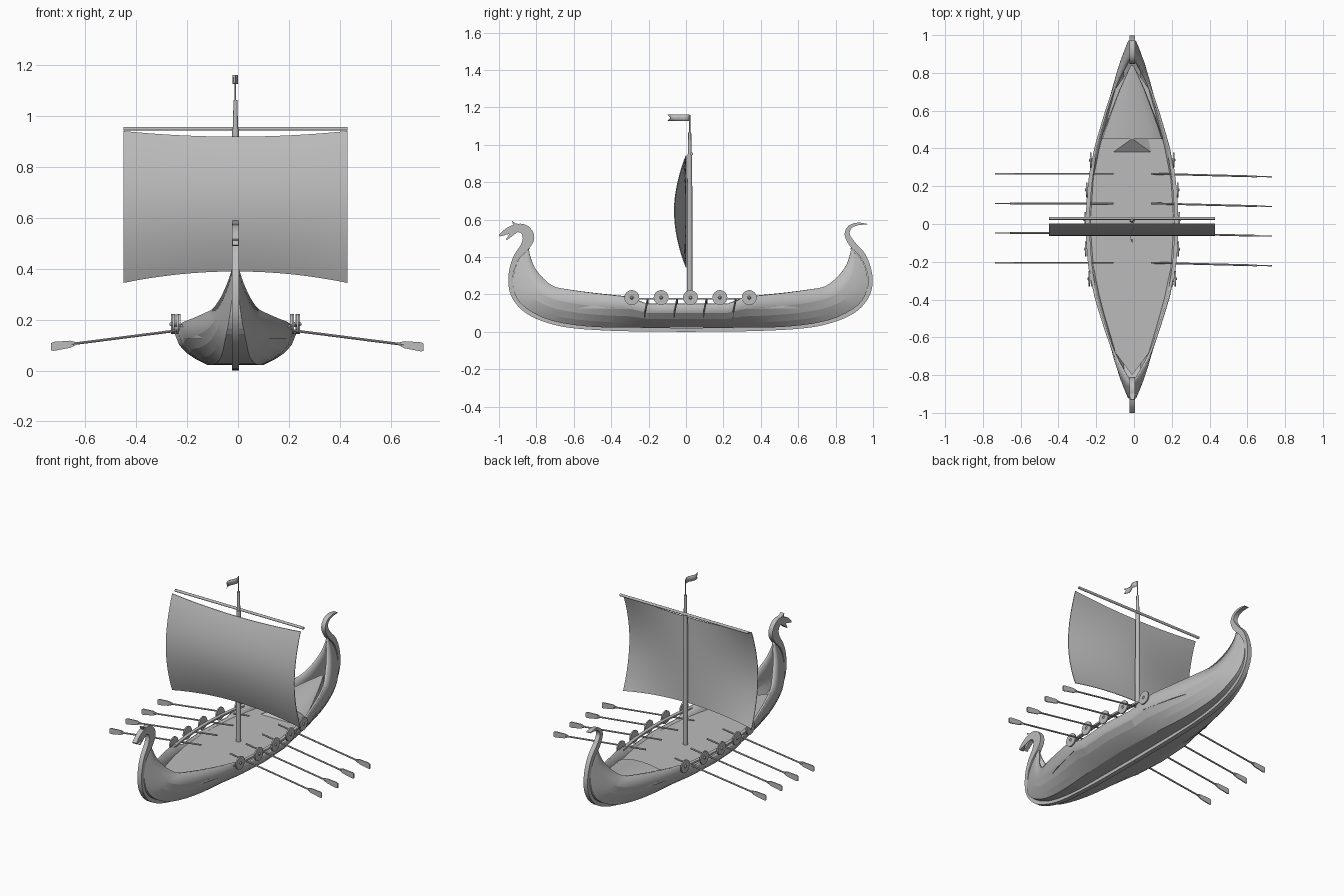
import bpy, bmesh, math
from mathutils import Vector

if "Cube" in bpy.data.objects:
    bpy.data.objects.remove(bpy.data.objects["Cube"])

CX = -0.01      # centreline of the ship
DECK = 0.14
AFT = 1.05      # the stern is slightly longer than the bow

grey = bpy.data.materials.new("plain_grey")
grey.use_nodes = True
grey.diffuse_color = (0.5, 0.5, 0.5, 1)
grey.node_tree.nodes["Principled BSDF"].inputs["Base Color"].default_value = (0.5, 0.5, 0.5, 1)


def make(name, verts, faces, smooth=None):
    """Mesh object with outward normals, shifted to the centreline."""
    mesh = bpy.data.meshes.new(name)
    mesh.from_pydata([(v[0] + CX, v[1], v[2]) for v in verts], [], faces)
    bm = bmesh.new()
    bm.from_mesh(mesh)
    bmesh.ops.remove_doubles(bm, verts=bm.verts, dist=0.0002)
    bmesh.ops.recalc_face_normals(bm, faces=bm.faces)
    bm.to_mesh(mesh)
    bm.free()
    mesh.materials.append(grey)
    obj = bpy.data.objects.new(name, mesh)
    bpy.context.collection.objects.link(obj)
    if smooth:
        bpy.ops.object.select_all(action='DESELECT')
        obj.select_set(True)
        bpy.context.view_layer.objects.active = obj
        bpy.ops.object.shade_smooth_by_angle(angle=math.radians(smooth))
    return obj


def grid(rows, cols):
    return [(r * cols + c, r * cols + c + 1, (r + 1) * cols + c + 1, (r + 1) * cols + c)
            for r in range(rows - 1) for c in range(cols - 1)]


def spline(points, steps):
    """Catmull-Rom curve through the points."""
    p = [Vector(q) for q in points]
    p = [2 * p[0] - p[1]] + p + [2 * p[-1] - p[-2]]
    out = []
    for i in range(1, len(p) - 2):
        a, b, c, d = p[i - 1:i + 3]
        for k in range(steps):
            t = k / steps
            out.append(0.5 * (2 * b + (c - a) * t + (2 * a - 5 * b + 4 * c - d) * t * t
                              + (3 * b - a - 3 * c + d) * t ** 3))
    return out + [p[-2]]


def loft(name, rings, smooth=None):
    """Closed rings joined into a capped tube."""
    n = len(rings[0])
    faces = [(r * n + i, r * n + (i + 1) % n, (r + 1) * n + (i + 1) % n, (r + 1) * n + i)
             for r in range(len(rings) - 1) for i in range(n)]
    faces += [tuple(range(n)), tuple(range((len(rings) - 1) * n, len(rings) * n))]
    return make(name, [v for ring in rings for v in ring], faces, smooth)


def rod(name, a, b, ra, rb=None, sides=10):
    a, b = Vector(a), Vector(b)
    q = (b - a).to_track_quat('Z', 'Y')
    turns = [2 * math.pi * i / sides for i in range(sides)]
    ring = lambda c, r: [c + q @ Vector((r * math.cos(t), r * math.sin(t), 0)) for t in turns]
    return loft(name, [ring(a, ra), ring(b, ra if rb is None else rb)], 40)


def band(name, points, half_x, steps=4):
    """Bar in the centre plane; points are (y, z, half thickness)."""
    path = spline(points, steps)
    rings = []
    for i, p in enumerate(path):
        d = path[min(i + 1, len(path) - 1)] - path[max(i - 1, 0)]
        n = Vector((-d.y, d.x)).normalized() * max(p.z, 0.001)
        rings.append([(sx * half_x, p.x + s * n.x, p.y + s * n.y)
                      for sx, s in ((-1, -1), (1, -1), (1, 1), (-1, 1))])
    return loft(name, rings, 35)


# Hull: sections between a keel line (y, z) and a sheer line (x, y, z)
keel = [(0, .022), (-.28, .022), (-.52, .028), (-.72, .06), (-.85, .122), (-.91, .19),
        (-.925, .275), (-.905, .365), (-.845, .457)]
sheer = [(.24, 0, .148), (.215, -.31, .185), (.165, -.5, .207), (.118, -.64, .228),
         (.088, -.71, .245), (.058, -.765, .288), (.032, -.81, .345), (.014, -.832, .4),
         (0, -.845, .457)]
shape = [(0, 0), (.46, 0), (.64, .17), (.8, .37), (.92, .62), (1, 1)]
half = list(zip(spline(keel, 3), spline(sheer, 3)))
stations = [(k, s, 1) for k, s in reversed(half)] + [(k, s, -AFT) for k, s in half[1:]]
verts = []
for k, s, f in stations:
    top = .148 if abs(s.y) < .27 else s.z
    side = [(s.x * fx, f * (k.x + (s.y - k.x) * fz), k.y + (top - k.y) * fz) for fx, fz in shape]
    verts += [(-x, y, z) for x, y, z in reversed(side[1:])] + side
hull = make("hull", verts, grid(len(stations), 2 * len(shape) - 1), 8)
shell = hull.modifiers.new("planking", 'SOLIDIFY')
shell.thickness = 0.012
shell.offset = -1

# Gunwale rails above the oar gap
for side, label in ((1, "left"), (-1, "right")):
    rings = []
    for i in range(13):
        y = -.33 + .68 * i / 12
        x = .24 - .26 * y * y
        rings.append([(side * (x + a), y, .177 + b)
                      for a, b in ((-.016, -.005), (.005, -.005), (.005, .005), (-.016, .005))])
    loft(label + "_rail", rings)

# Deck
edge = [(.222, 0), (.2, -.3), (.155, -.5), (.09, -.68), (0, -.8)]
outline = [(x, y) for x, y in reversed(edge)] + [(x, -y * AFT) for x, y in edge[1:]]
outline += [(-x, y) for x, y in reversed(outline[1:-1])]
loft("deck", [[(x, y, z) for x, y in outline] for z in (DECK - .015, DECK)])

# Arched aft deck with a peaked entrance
rings = []
for t in (0, .33, .66, .97):
    w, y = .165 * (1 - t) ** .85, .45 + .4 * t
    base, rise = .145 + .09 * t, .052 * (1 - t)
    arch = [(w * math.cos(a), y, base + rise * math.sin(a))
            for a in [math.pi * i / 10 for i in range(11)]]
    rings.append(arch + [(-w, y, DECK - .01), (w, y, DECK - .01)])
loft("aft_deck", rings, 30)
make("aft_entrance", [(-.1, .38, DECK), (.1, .38, DECK), (.085, .455, DECK), (-.085, .455, DECK),
                      (0, .452, .193)],
     [(0, 1, 2, 3), (0, 1, 4), (1, 2, 4), (2, 3, 4), (3, 0, 4)])

# Keel with stem, neck and head, and stern post with curled tail
low = [(0, .01, .01), (-.35, .014, .01), (-.6, .03, .011), (-.74, .06, .012),
       (-.85, .11, .012), (-.915, .18, .012)]
band("stem", low + [(-.937, .25, .012), (-.932, .33, .013), (-.905, .4, .017),
                    (-.862, .455, .024), (-.842, .505, .031), (-.862, .545, .027),
                    (-.9, .555, .022), (-.95, .54, .018), (-.998, .514, .005)], .014)
band("stern_post", [(-y * AFT, z, h) for y, z, h in low]
     + [(.986, .26, .012), (.974, .345, .013), (.94, .415, .016), (.89, .468, .017),
        (.862, .52, .014), (.877, .56, .01), (.92, .577, .007), (.97, .575, .002)], .014)
band("lower_jaw", [(-.905, .545, .012), (-.935, .52, .01), (-.96, .492, .003)], .012, 1)
band("ear", [(-.895, .565, .012), (-.918, .575, .007), (-.93, .592, .001)], .012, 1)

# Mast, yard and pennant
MAST_Y = .02
rod("mast", (0, MAST_Y, DECK - .01), (0, MAST_Y, .95), .015, .013, 12)
rod("topmast", (0, MAST_Y, .94), (0, MAST_Y, 1.065), .01, .008, 12)
rod("pennant_pole", (0, MAST_Y, 1.06), (0, MAST_Y, 1.16), .003)
rod("yard", (-.44, .03, .951), (.44, .03, .951), .008)
verts = []
for i in range(9):
    y, x = MAST_Y - .118 * i / 8, .01 * math.sin(i * .8)
    verts += [(x, y, 1.128), (x, y + (.018 if i == 8 else 0), 1.145), (x, y, 1.162)]
pennant = make("pennant", verts, grid(9, 3), 40)
pennant.modifiers.new("cloth", 'SOLIDIFY').thickness = .002

# Sail: evenly bowed front, back filled out towards the mast
N, M = 16, 16
front, back = [], []
for j in range(M + 1):
    v = j / M
    for i in range(N + 1):
        u = 2 * i / N - 1
        low_z, high_z = .39 - .045 * u * u, .92 + .022 * u * u
        z = low_z + (high_z - low_z) * v
        bow = .062 * math.sin(math.pi * v) ** .9
        front.append((.44 * u, -bow - .002, z))
        back.append((.44 * u, -bow * abs(u) ** 1.6 + .002, z))
faces = grid(M + 1, N + 1)
count = len(front)
faces += [tuple(count + k for k in reversed(f)) for f in faces]
rim = list(range(N + 1)) + [r * (N + 1) + N for r in range(1, M + 1)]
rim += [M * (N + 1) + c for c in range(N - 1, -1, -1)] + [r * (N + 1) for r in range(M - 1, 0, -1)]
faces += [(a, b, b + count, a + count) for a, b in zip(rim, rim[1:] + rim[:1])]
make("sail", front + back, faces, 40)

# Shields and oars along both sides
for side, label in ((1, "left"), (-1, "right")):
    for n in range(5):
        y = -.29 + .157 * n
        x = .245 - .26 * y * y
        rod(f"{label}_shield_{n + 1}", (side * x, y, .183), (side * (x + .008), y, .183), .04, sides=18)
        rod(f"{label}_shield_boss_{n + 1}", (side * (x + .006), y, .183),
            (side * (x + .014), y, .183), .011, .005)
    tip = .74 if side > 0 else .725
    drift = -.016 if side > 0 else 0
    for n in range(4):
        y = -.205 + .157 * n
        at = lambda r: Vector((side * r, y + drift * (r - .1) / .63, .174 - .128 * (r - .1)))
        rod(f"{label}_oar_{n + 1}", at(.1), at(tip - .08), .005, sides=8)
        rings = []
        for r, h in ((tip - .1, .005), (tip - .075, .014), (tip - .01, .018), (tip, .014)):
            rings.append([at(r) + Vector((0, a * .003, b * h))
                          for a, b in ((-1, -1), (1, -1), (1, 1), (-1, 1))])
        loft(f"{label}_oar_blade_{n + 1}", rings)
